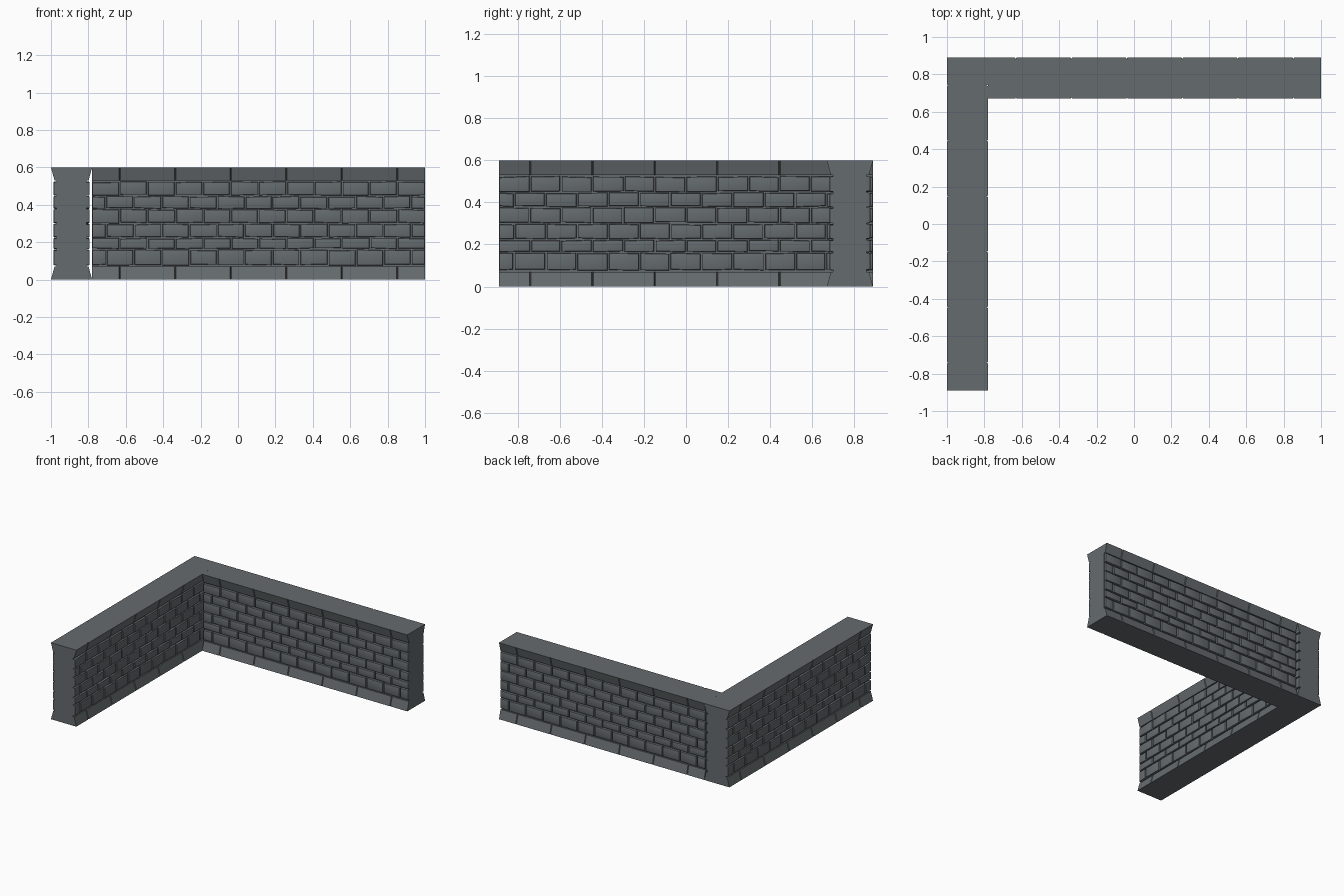
import bpy, bmesh, math, random
from mathutils import Matrix, Vector

random.seed(4)
if "Cube" in bpy.data.objects:
    bpy.data.objects.remove(bpy.data.objects["Cube"], do_unlink=True)

LENGTH, HEIGHT = 1.78, 0.6
CAP_HALF, CAP_LOW, CORE_HALF, BRICK_HALF = 0.11, 0.091, 0.08, 0.097
CAP_H = 0.07
STONE = LENGTH / 6
BRICK = LENGTH / 12
# Height bands of the brick courses, top to bottom
COURSES = [(0.452, 0.522), (0.381, 0.444), (0.304, 0.374),
           (0.228, 0.296), (0.166, 0.220), (0.079, 0.158)]

stone = bpy.data.materials.new("grey stone")
stone.use_nodes = True
stone.diffuse_color = (0.13, 0.147, 0.156, 1)
stone.node_tree.nodes["Principled BSDF"].inputs["Base Color"].default_value = stone.diffuse_color


def finish(bm, name, place, smooth):
    bmesh.ops.recalc_face_normals(bm, faces=bm.faces)
    mesh = bpy.data.meshes.new(name)
    bm.to_mesh(mesh)
    bm.free()
    mesh.materials.append(stone)
    obj = bpy.data.objects.new(name, mesh)
    bpy.context.collection.objects.link(obj)
    obj.matrix_world = place
    if smooth:
        bpy.ops.object.select_all(action='DESELECT')
        obj.select_set(True)
        bpy.context.view_layer.objects.active = obj
        bpy.ops.object.shade_smooth_by_angle(angle=math.radians(35))


# Core with flared base and coping, grooved where the long stones meet
def wall_body(name, place):
    bm = bmesh.new()
    stations = [(0, 0)]
    for k in range(6):
        joint = STONE * (k + 0.5)
        stations += [(joint - 0.004, 0), (joint, 0.008), (joint + 0.004, 0)]
    stations.append((LENGTH, 0))
    rings = []
    for u, cut in stations:
        half = [(CAP_HALF - cut, 0), (CAP_LOW - cut, CAP_H), (CORE_HALF, CAP_H),
                (CORE_HALF, HEIGHT - CAP_H), (CAP_LOW - cut, HEIGHT - CAP_H),
                (CAP_HALF - cut, HEIGHT)]
        outline = half + [(-v, z) for v, z in reversed(half)]
        rings.append([bm.verts.new((u, v, z)) for v, z in outline])
    for a, b in zip(rings, rings[1:]):
        for i in range(len(a)):
            j = (i + 1) % len(a)
            bm.faces.new((a[i], a[j], b[j], b[i]))
    bm.faces.new(rings[0])
    bm.faces.new(rings[-1])
    finish(bm, name, place, False)


# One slightly irregular brick with rounded outer edges
def add_brick(bm, u0, u1, z0, z1, side):
    depth = BRICK_HALF - CORE_HALF + 0.01
    centre = Vector(((u0 + u1) / 2, side * (BRICK_HALF - depth / 2), (z0 + z1) / 2))
    scale = Matrix.Diagonal((u1 - u0, depth, z1 - z0, 1))
    verts = bmesh.ops.create_cube(bm, size=1, matrix=Matrix.Translation(centre) @ scale)["verts"]
    for z_sign in (-1, 1):
        for u_sign in (-1, 1):
            shift = random.uniform(-0.003, 0.003)
            for v in verts:
                if (v.co.z - centre.z) * z_sign > 0 and (v.co.x - centre.x) * u_sign > 0:
                    v.co.z += shift
    outer = [v for v in verts if (v.co.y - centre.y) * side > 0]
    edges = {e for v in outer for e in v.link_edges
             if all(w in outer for w in e.verts)}
    bmesh.ops.bevel(bm, geom=list(edges), offset=0.007, segments=2,
                    profile=0.5, affect='EDGES')


# Running-bond courses on both faces
def wall_bricks(name, place):
    bm = bmesh.new()
    gap = 0.004
    for side in (-1, 1):
        for row, (z0, z1) in enumerate(COURSES):
            joints = [BRICK * (k + 0.5 * (row % 2)) for k in range(12 + (row + 1) % 2)]
            if row % 2:
                joints = [0] + joints + [LENGTH]
            joints = [u + random.uniform(-0.003, 0.003) if 0.01 < u < LENGTH - 0.01 else u
                      for u in joints]
            for a, b in zip(joints, joints[1:]):
                u0 = a + (gap if a > 0.01 else 0.001)
                u1 = b - (gap if b < LENGTH - 0.01 else 0.001)
                add_brick(bm, u0, u1, z0, z1, side)
    finish(bm, name, place, True)


# Two equal walls meeting in an L
back = Matrix.Translation((-0.78, 0.78, 0))
side_wall = Matrix.Translation((-0.89, -0.89, 0)) @ Matrix.Rotation(math.pi / 2, 4, 'Z')
for label, place in (("back_wall", back), ("side_wall", side_wall)):
    wall_body(label + "_body", place)
    wall_bricks(label + "_bricks", place)
